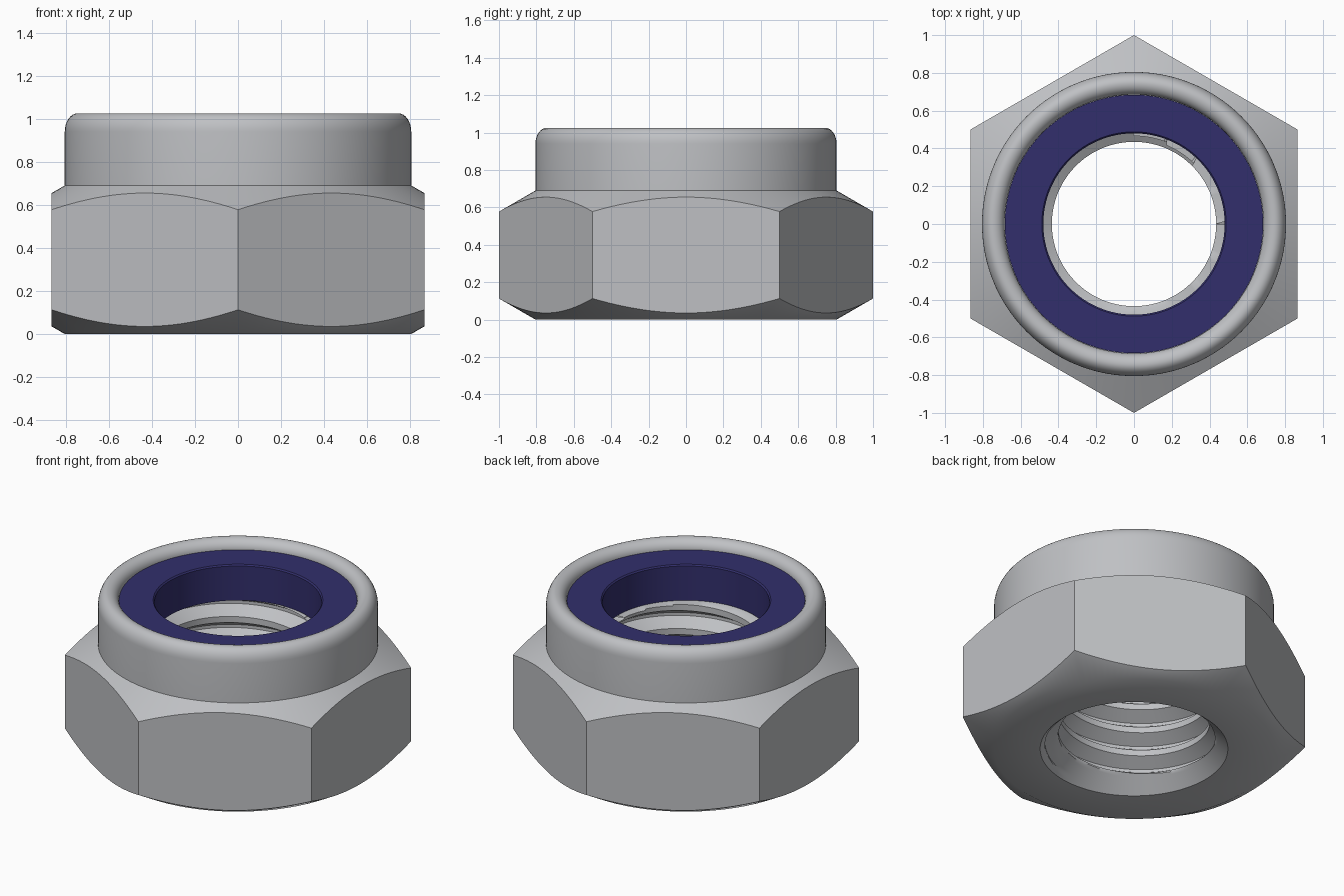
import bpy, bmesh, math

SEGS = 144
FLAT = math.sqrt(3) / 2      # centre to flat side
CHAMFER = math.tan(math.radians(30))
COLLAR_R = 0.805
SHOULDER_Z = 0.69
LEDGE_Z = 0.74
MINOR, MAJOR, PITCH, STEPS = 0.435, 0.512, 0.153, 16

cube = bpy.data.objects.get("Cube")
if cube:
    bpy.data.objects.remove(cube, do_unlink=True)


def material(name, rgb):
    m = bpy.data.materials.new(name)
    m.use_nodes = True
    m.diffuse_color = (*rgb, 1)
    m.node_tree.nodes["Principled BSDF"].inputs["Base Color"].default_value = (*rgb, 1)
    return m


def sweep(name, rows, point, mat, closed=False):
    """Skin rings of points; point(row, angle) gives (radius, height)."""
    bm = bmesh.new()
    grid = []
    for i in range(rows):
        ring = []
        for j in range(SEGS + 1):
            a = 2 * math.pi * j / SEGS
            r, z = point(i, a)
            ring.append(bm.verts.new((r * math.cos(a), r * math.sin(a), z)))
        grid.append(ring)
    if closed:
        grid.append(grid[0])
    for low, high in zip(grid, grid[1:]):
        for j in range(SEGS):
            bm.faces.new((low[j], low[j + 1], high[j + 1], high[j]))
    bmesh.ops.remove_doubles(bm, verts=bm.verts, dist=1e-5)
    bmesh.ops.dissolve_degenerate(bm, edges=bm.edges, dist=1e-6)
    me = bpy.data.meshes.new(name)
    bm.to_mesh(me)
    bm.free()
    me.materials.append(mat)
    ob = bpy.data.objects.new(name, me)
    bpy.context.collection.objects.link(ob)
    bpy.ops.object.select_all(action='DESELECT')
    ob.select_set(True)
    bpy.context.view_layer.objects.active = ob
    bpy.ops.object.shade_smooth_by_angle(angle=math.radians(32))
    return ob


steel = material("zinc steel", (0.52, 0.53, 0.55))
nylon = material("blue nylon", (0.032, 0.028, 0.15))


# Hexagonal body with conical chamfers, collar and rolled lip
def hex_radius(a):
    off = a % (math.pi / 3) - math.pi / 6
    # flat sides face +x and -x, corners point to +y and -y
    off = (a + math.pi / 6) % (math.pi / 3) - math.pi / 6
    return FLAT / math.cos(off)


lip = []
for k in range(9):           # outer rounding
    t = math.pi / 2 * k / 8
    lip.append((0.745 + 0.06 * math.cos(t), 0.94 + 0.085 * math.sin(t)))
for k in range(1, 8):        # inner rounding
    t = math.pi / 2 * k / 7
    lip.append((0.745 - 0.06 * math.sin(t), 0.965 + 0.06 * math.cos(t)))
collar = [(COLLAR_R, SHOULDER_Z)] + lip + [(0.685, LEDGE_Z), (MAJOR, LEDGE_Z)]


def body_point(i, a):
    h = hex_radius(a)
    rise = (h - COLLAR_R) * CHAMFER
    base = [(0.54, 0), (COLLAR_R, 0), (h, rise), (h, SHOULDER_Z - rise)]
    return (base + collar)[i]


sweep("nut_body", 4 + len(collar), body_point, steel)


# Threaded bore with a countersunk entry
def thread_point(i, a):
    z = LEDGE_Z + PITCH * (a / (2 * math.pi) - i / STEPS)
    if z > LEDGE_Z:
        return MAJOR, LEDGE_Z
    z = max(z, 0)
    f = i % STEPS / STEPS
    depth = min(max((0.5 - abs(f - 0.5) - 0.125) / 0.3125, 0), 1)
    return max(MINOR + (MAJOR - MINOR) * depth, 0.54 - 1.1 * z), z


thread_rows = int((LEDGE_Z / PITCH + 1) * STEPS) + 2
sweep("threaded_bore", thread_rows, thread_point, steel)

# Locking ring seated inside the collar
ring = [(0.48, LEDGE_Z + 0.002), (0.684, LEDGE_Z + 0.002), (0.684, 0.968),
        (0.488, 0.968), (0.48, 0.96)]
sweep("locking_ring", len(ring), lambda i, a: ring[i], nylon, closed=True)
